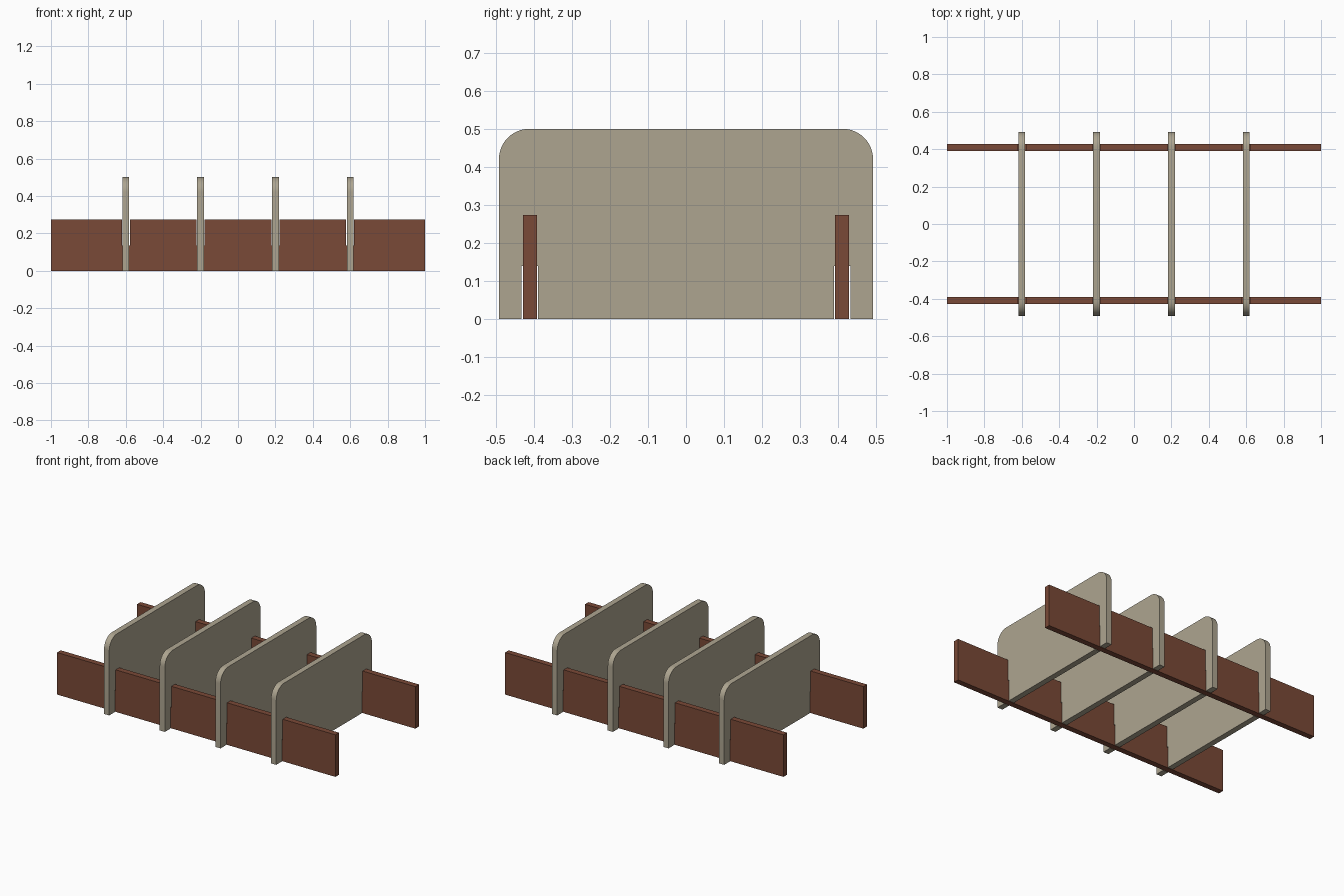
import bpy, bmesh, math

if "Cube" in bpy.data.objects:
    bpy.data.objects.remove(bpy.data.objects["Cube"])

T = 0.037        # board thickness
SLOT = 0.043     # slot width
RAIL_Y = 0.41
PANEL_X = (-0.6, -0.2, 0.2, 0.6)


def material(name, rgb):
    m = bpy.data.materials.new(name)
    m.diffuse_color = (*rgb, 1)
    m.use_nodes = True
    m.node_tree.nodes["Principled BSDF"].inputs["Base Color"].default_value = m.diffuse_color
    return m


wood = material("red brown wood", (0.195, 0.067, 0.038))
beige = material("warm beige", (0.42, 0.375, 0.28))


def board(name, outline, place, mat):
    """Extrude a 2D outline by the board thickness; place maps (u, v, w) to x, y, z."""
    bm = bmesh.new()
    sides = [[bm.verts.new(place(u, v, w)) for u, v in outline] for w in (-T / 2, T / 2)]
    bm.faces.new(sides[0])
    bm.faces.new(sides[1][::-1])
    n = len(outline)
    for i in range(n):
        j = (i + 1) % n
        bm.faces.new((sides[0][i], sides[0][j], sides[1][j], sides[1][i]))
    bmesh.ops.recalc_face_normals(bm, faces=bm.faces[:])
    me = bpy.data.meshes.new(name)
    bm.to_mesh(me)
    bm.free()
    me.materials.append(mat)
    ob = bpy.data.objects.new(name, me)
    bpy.context.collection.objects.link(ob)
    bpy.context.view_layer.objects.active = ob
    ob.select_set(True)
    bpy.ops.object.shade_smooth_by_angle(angle=math.radians(30))
    ob.select_set(False)


def slots(centres, edge, depth):
    """Outline points of notches cut into a straight edge."""
    pts = []
    for c in centres:
        a, b = c - SLOT / 2, c + SLOT / 2
        pts += [(a, edge), (a, depth), (b, depth), (b, edge)]
    return pts


# Long rails, notched from the top
rail = [(-1, 0), (-1, 0.273)] + slots(PANEL_X, 0.273, 0.135) + [(1, 0.273), (1, 0)]
for label, y in (("front", -RAIL_Y), ("back", RAIL_Y)):
    board(label + "_rail", rail, lambda u, v, w, y=y: (u, y + w, v), wood)

# Cross panels, rounded at the top and notched from the bottom
HALF, TOP, R = 0.491, 0.5, 0.08
arc = [(HALF - R + R * math.cos(a), TOP - R + R * math.sin(a))
       for a in (math.pi / 2 * i / 12 for i in range(13))]
panel = ([(-HALF, 0)] + slots((-RAIL_Y, RAIL_Y), 0, 0.14) + [(HALF, 0)]
         + arc + [(-u, v) for u, v in reversed(arc)])
for i, x in enumerate(PANEL_X):
    board(f"cross_panel_{i + 1}", panel, lambda u, v, w, x=x: (x + w, u, v), beige)
